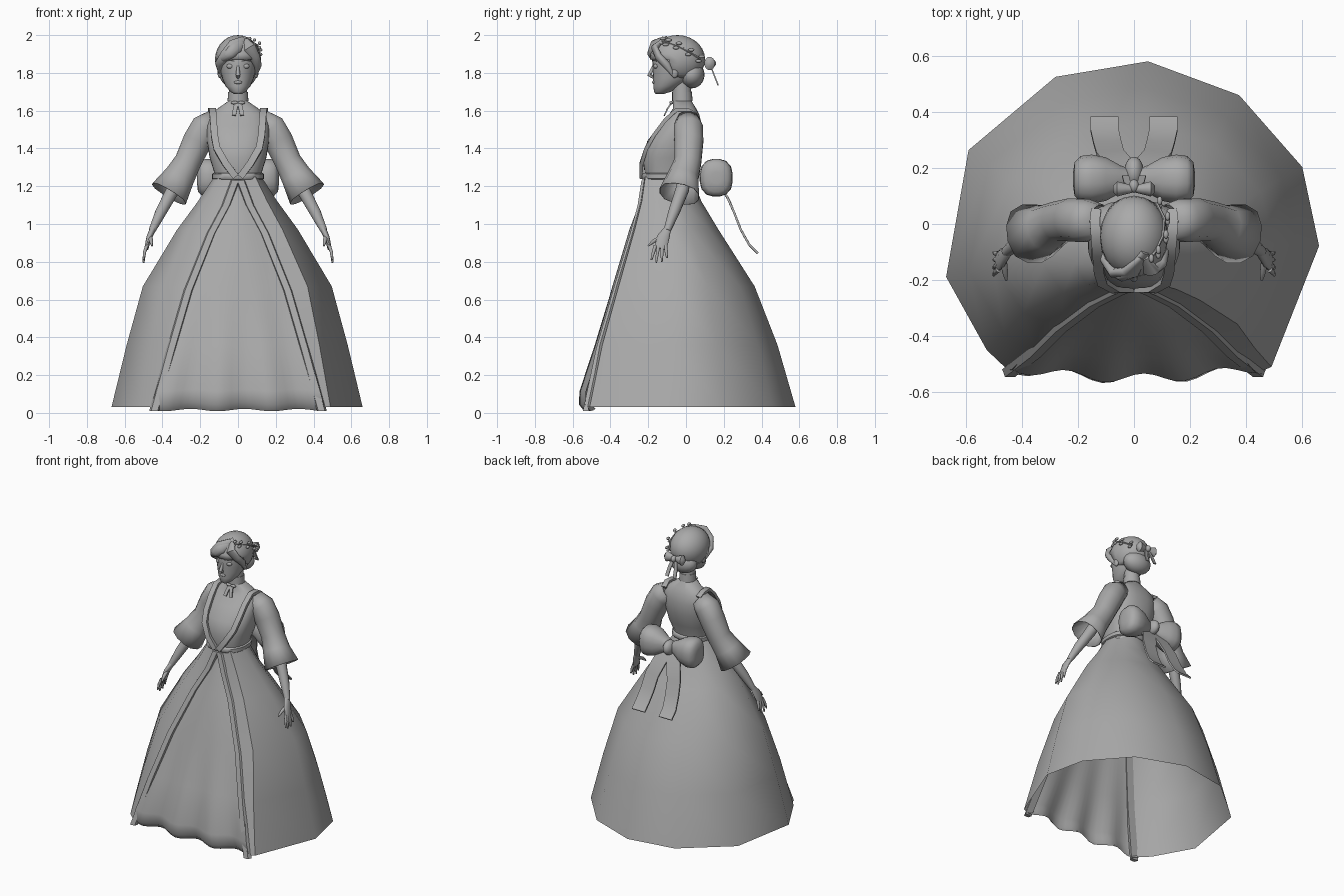
import bpy, bmesh, math
from mathutils import Vector

cube = bpy.data.objects.get("Cube")
if cube:
    bpy.data.objects.remove(cube)

grey = bpy.data.materials.new("plain grey")
grey.use_nodes = True
shade = (0.4, 0.4, 0.4, 1)
grey.diffuse_color = shade
grey.node_tree.nodes["Principled BSDF"].inputs["Base Color"].default_value = shade
parts = []


def finish(name, bm):
    bmesh.ops.recalc_face_normals(bm, faces=bm.faces)
    mesh = bpy.data.meshes.new(name)
    bm.to_mesh(mesh)
    bm.free()
    mesh.materials.append(grey)
    ob = bpy.data.objects.new(name, mesh)
    bpy.context.collection.objects.link(ob)
    parts.append(ob)
    return ob


def loft(name, rings, closed=True, cap=True):
    """Skin a list of point rows."""
    bm = bmesh.new()
    rows = [[bm.verts.new(p) for p in ring] for ring in rings]
    n = len(rows[0])
    for a, b in zip(rows, rows[1:]):
        for i in range(n if closed else n - 1):
            j = (i + 1) % n
            bm.faces.new((a[i], a[j], b[j], b[i]))
    if closed and cap:
        bm.faces.new(rows[0])
        bm.faces.new(rows[-1])
    return finish(name, bm)


def rounded(angle, power):
    """Point on a unit superellipse."""
    c, s = math.cos(angle), math.sin(angle)
    k = (abs(c) ** power + abs(s) ** power) ** (-1 / power)
    return c * k, s * k


def stack(name, rows, power=2, seg=24):
    """Horizontal rings given as height, half width, front y, back y."""
    rings = []
    for z, w, front, back in rows:
        pts = [rounded(math.tau * i / seg, power) for i in range(seg)]
        rings.append([(w * x, (front + back) / 2 + (back - front) / 2 * y, z) for x, y in pts])
    return loft(name, rings)


def tube(name, path, sizes, ref=(0, 1, 0), seg=12, power=2, cap=True):
    """Sweep an oval along a path; the second size lies along ref."""
    path = [Vector(p) for p in path]
    rings = []
    for i, p in enumerate(path):
        t = path[min(i + 1, len(path) - 1)] - path[max(i - 1, 0)]
        u = t.cross(Vector(ref)).normalized()
        v = u.cross(t).normalized()
        a, b = sizes[i] if isinstance(sizes[i], tuple) else (sizes[i], sizes[i])
        pts = [rounded(math.tau * (k + 0.5) / seg, power) for k in range(seg)]
        rings.append([p + u * a * x + v * b * y for x, y in pts])
    return loft(name, rings, cap=cap)


def ribbon(name, path, half_width, thick=0.008):
    return tube(name, path, [(thick, half_width * 1.41)] * len(path), ref=(1, 0, 0), seg=4)


def ball(name, loc, size, cut=None):
    bm = bmesh.new()
    bmesh.ops.create_uvsphere(bm, u_segments=20, v_segments=14, radius=1)
    for v in bm.verts:
        v.co = Vector(loc) + Vector(a * b for a, b in zip(v.co, size))
    if cut:
        gone = [f for f in bm.faces if cut(f.calc_center_median())]
        bmesh.ops.delete(bm, geom=gone, context="FACES")
    return finish(name, bm)


def flip(points, s):
    return [(x * s, y, z) for x, y, z in points]


SIDES = (("left", 1), ("right", -1))

# Overskirt: open at the front. Rows are height, half width, back, front, opening
skirt = [(1.25, .125, .03, -.22, .012), (1.12, .21, .08, -.24, .06),
         (.97, .32, .17, -.28, .14), (.67, .5, .36, -.37, .26),
         (.36, .585, .48, -.46, .35), (.03, .665, .575, -.53, .44)]
hem = [(.49, -.51), (.66, -.08), (.6, .2), (.375, .455), (.05, .575),
       (-.28, .52), (-.59, .26), (-.67, -.19), (-.525, -.45)]
rings = []
for z, w, back, front, gap in skirt:
    mid, depth = (back + front) / 2, (back - front) / 2
    ring = [(x / .665 * w, mid + (y - .02) / .55 * depth, z) for x, y in hem]
    rings.append([(gap, front, z)] + ring + [(-gap, front, z)])
loft("overskirt", rings, closed=False)

# Underskirt panel with a wavy, tucked hem
panel = [(z, front, gap) for z, w, back, front, gap in skirt[:-1]]
panel += [(.12, -.53, .42), (.05, -.53, .44), (.015, -.5, .44)]
rings = []
for z, front, gap in panel:
    wave = .022 * max(0, 1 - z / .5)
    row = []
    for i in range(25):
        u = i / 12 - 1
        bulge = .035 * min(1, (1.25 - z) * 4) * math.cos(u * math.pi / 2)
        ripple = wave * math.sin(u * 10 + .8)
        row.append((u * (gap + .015), front + .015 - bulge + ripple, z + ripple * .3))
    rings.append(row)
loft("underskirt_panel", rings, closed=False)

# Raised bands along the overskirt opening
profile = [(-.022, .008), (-.015, -.016), (.02, -.016), (.03, .012)]
for side, s in SIDES:
    rings = [[(s * (gap + x), front + y, z - .02) for x, y in profile]
             for z, w, back, front, gap in skirt]
    loft(side + "_skirt_band", rings)

# Bodice, belt, neck and choker
stack("bodice", [(1.22, .125, -.215, .025), (1.28, .128, -.22, .03), (1.35, .15, -.23, .06),
                 (1.44, .165, -.205, .08), (1.52, .165, -.14, .085), (1.58, .15, -.09, .07),
                 (1.61, .11, -.07, .055), (1.65, .052, -.068, .03)], power=2.5)
stack("belt", [(1.235, .13, -.23, .035), (1.24, .137, -.235, .04),
               (1.265, .137, -.235, .04), (1.27, .13, -.23, .035)], power=2.5)
stack("neck", [(1.6, .055, -.07, .035), (1.66, .05, -.068, .03), (1.76, .047, -.075, .025)])
stack("choker", [(1.65, .055, -.073, .035), (1.7, .053, -.073, .031)])

for side, s in SIDES:
    # Shoulder strap running into the V of the bodice
    strap = [(.135, .05, 1.58), (.14, .01, 1.605), (.135, -.05, 1.605), (.13, -.11, 1.55),
             (.125, -.17, 1.47), (.112, -.21, 1.4), (.065, -.236, 1.32), (.012, -.235, 1.25)]
    ribbon(side + "_strap", flip(strap, s), .018, .014)

    # Flared sleeve
    arm = [(.12, .01, 1.55), (.175, .012, 1.51), (.215, .015, 1.44),
           (.265, .01, 1.33), (.31, -.015, 1.25), (.365, -.035, 1.16)]
    sleeve = tube(side + "_sleeve", flip(arm, s),
                  [.06, .078, .078, .072, .083, (.105, .108)], power=2.4, cap=False)
    thick = sleeve.modifiers.new("cloth", "SOLIDIFY")
    thick.thickness = .004

    # Forearm and hand
    tube(side + "_forearm", flip([(.29, 0, 1.29), (.345, -.02, 1.18), (.41, -.065, 1.06),
                                  (.455, -.1, .965)], s), [.036, .036, .03, .019])
    tube(side + "_palm", flip([(.45, -.097, .975), (.47, -.12, .93), (.485, -.135, .87)], s),
         [(.017, .019), (.015, .034), (.011, .034)])
    tips = [(-.183, .81), (-.158, .795), (-.128, .8), (-.1, .82)]
    for i, (y, z) in enumerate(tips):
        root = (.483, -.162 + i * .018, .885)
        tube(f"{side}_finger_{i + 1}", flip([root, (.495, (y + root[1]) / 2, .85), (.5, y, z)], s),
             [.01, .009, .005], seg=8)
    tube(side + "_thumb", flip([(.465, -.13, .93), (.46, -.17, .91), (.455, -.2, .885)], s),
         [.013, .011, .005], ref=(1, 0, 0), seg=8)

    # Waist bow: one loop and one tail each side
    loop = [(x, .16, 1.245) for x in (.01, .05, .1, .15, .19, .212, .217)]
    tube(side + "_bow_loop", flip(loop, s),
         [(.035, .035), (.055, .05), (.085, .078), (.1, .088), (.098, .083), (.075, .06), (.03, .025)],
         seg=16, power=2.6)
    tail = [(.03, .17, 1.22), (.06, .225, 1.13), (.085, .255, 1.06),
            (.095, .29, .97), (.105, .335, .89), (.105, .38, .845)]
    ribbon(side + "_bow_tail", flip(tail, s), .05)

    # Neck ribbon
    ribbon(side + "_neck_tail", flip([(.006, -.075, 1.645), (.015, -.098, 1.61),
                                      (.022, -.115, 1.575)], s), .011, .005)
    ball(side + "_neck_loop", (.018 * s, -.078, 1.642), (.02, .01, .009))

    # Face details and ears
    ball(side + "_eye", (.04 * s, -.158, 1.835), (.021, .014, .014))
    tube(side + "_brow", flip([(.018, -.178, 1.862), (.042, -.173, 1.871), (.066, -.154, 1.862)], s),
         [.002, .005, .002], seg=6)
    ball(side + "_ear", (.096 * s, -.06, 1.805), (.013, .02, .032))

    # Small hair bow
    tube(side + "_hair_bow_loop", flip([(x, .125, 1.85) for x in (0, .03, .06, .075)], s),
         [.012, (.025, .02), (.036, .028), (.015, .012)])
    ribbon(side + "_hair_bow_tail", flip([(.01, .13, 1.84), (.025, .15, 1.785),
                                          (.03, .17, 1.735)], s), .012, .005)

ball("bow_knot", (0, .185, 1.245), (.035, .055, .05))
ball("hair_bow_knot", (0, .135, 1.85), (.018, .024, .022))

# Head
stack("head", [(1.688, .02, -.16, -.12), (1.7, .04, -.17, -.08), (1.73, .066, -.172, -.03),
               (1.77, .083, -.174, .03), (1.81, .093, -.176, .05), (1.85, .098, -.178, .06),
               (1.9, .1, -.172, .06), (1.95, .08, -.14, .05)])
tube("nose", [(0, -.172, 1.84), (0, -.183, 1.81), (0, -.194, 1.79), (0, -.172, 1.775)],
     [.006, .01, .013, .008], ref=(1, 0, 0), seg=8)
ball("lips", (0, -.17, 1.75), (.022, .01, .009))

# Hair: cap with the face cut out, nape roll, swept fringe
hair = (0, -.045, 1.872)
cap = ball("hair_cap", hair, (.122, .146, .128),
           cut=lambda p: p.z < 1.885 and p.y < -.07 or p.z < 1.77)
depth = cap.modifiers.new("depth", "SOLIDIFY")
depth.thickness = .015
ball("hair_nape", (0, .03, 1.79), (.098, .068, .072))
locks = [
    [(.03, -.12, 1.975), (-.02, -.17, 1.945), (-.065, -.175, 1.895), (-.1, -.125, 1.85), (-.1, -.08, 1.8)],
    [(.035, -.12, 1.97), (.06, -.165, 1.93), (.088, -.145, 1.885), (.104, -.1, 1.84), (.098, -.07, 1.79)],
    [(.04, -.1, 1.98), (-.01, -.175, 1.935), (-.04, -.185, 1.905), (-.075, -.165, 1.88), (-.1, -.12, 1.87)]]
for i, path in enumerate(locks):
    tube(f"fringe_lock_{i + 1}", path, [(.02, .012), (.036, .02), (.03, .02), (.022, .022), (.005, .008)])

# Leafy sprig on the left of the hair
sprig = [(.05, -.13, 1.97), (.075, -.1, 1.962), (.102, -.045, 1.945), (.108, .02, 1.91), (.08, .075, 1.875)]
tube("sprig_stem", sprig, [.006] * len(sprig), ref=(1, 0, 0), seg=6)
for i, (x, y, z) in enumerate(sprig):
    for k in (-1, 1):
        ball(f"sprig_leaf_{i + 1}_{'low' if k < 0 else 'high'}",
             (x + .012, y + .008 * k, z + .012 * k), (.009, .016, .009))

# Smooth shading with sharp creases kept
bpy.ops.object.select_all(action="DESELECT")
for ob in parts:
    ob.select_set(True)
bpy.context.view_layer.objects.active = parts[0]
bpy.ops.object.shade_smooth_by_angle(angle=math.radians(50))
